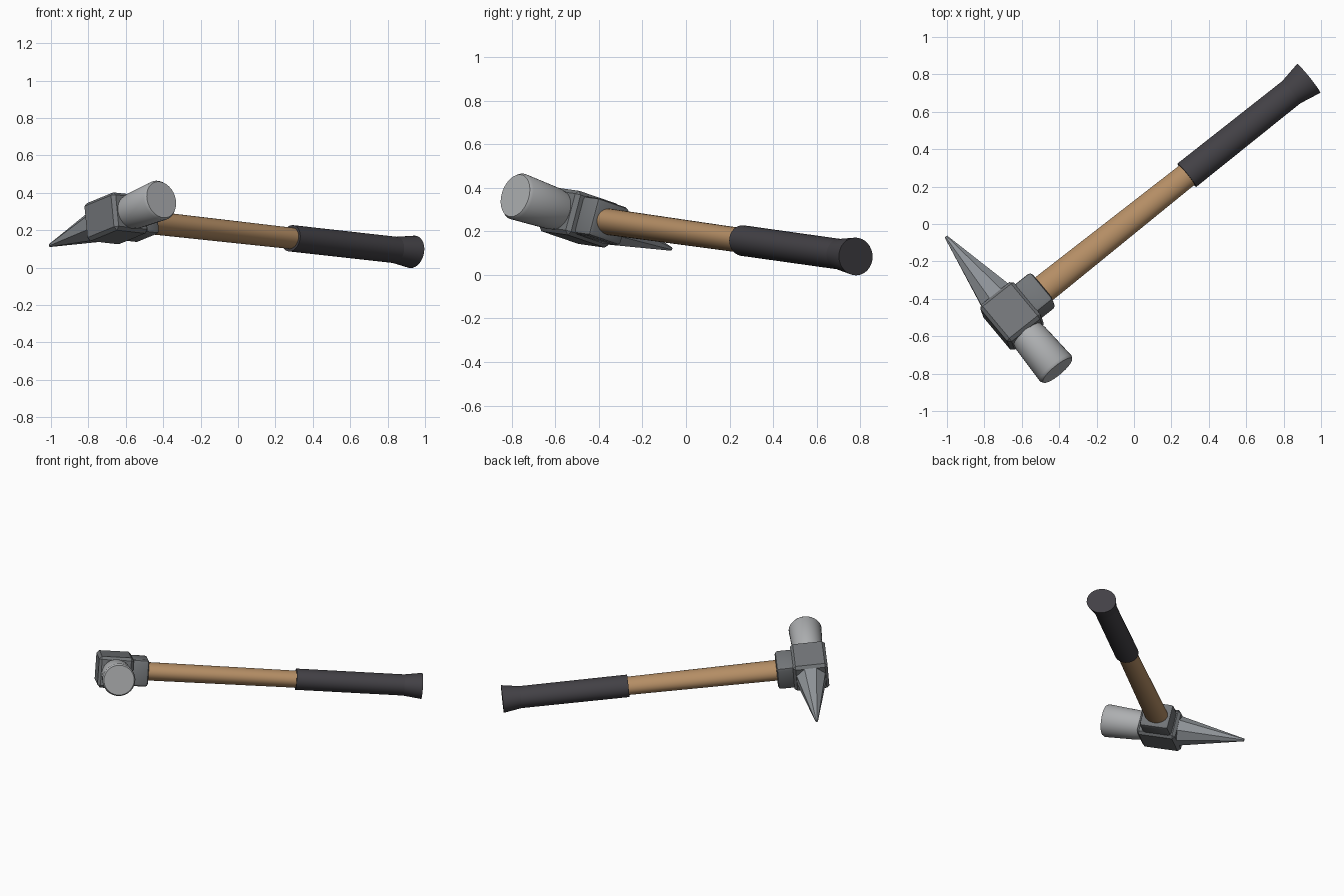
import bpy, bmesh, math
from mathutils import Vector, Matrix

if "Cube" in bpy.data.objects:
    bpy.data.objects.remove(bpy.data.objects["Cube"])

# Hammer frame: u along handle, v along head (towards striking face), w upward
O = Vector((-0.657, -0.486, 0.262))
u = Vector((0.78, 0.62, -0.087)).normalized()
v = Vector((0.611, -0.749, 0.255))
v = (v - u * v.dot(u)).normalized()
w = v.cross(u)


def frame(x, y, z):
    m = Matrix((x, y, z)).transposed().to_4x4()
    m.translation = O
    return m


HANDLE = frame(v, w, u) if v.cross(w).dot(u) > 0 else frame(-v, w, u)
HEAD = frame(u, w, v) if u.cross(w).dot(v) > 0 else frame(-u, w, v)


def material(name, color):
    m = bpy.data.materials.new(name)
    m.diffuse_color = (*color, 1)
    m.use_nodes = True
    m.node_tree.nodes["Principled BSDF"].inputs["Base Color"].default_value = m.diffuse_color
    return m


wood = material("wood", (0.46, 0.27, 0.13))
rubber = material("rubber", (0.055, 0.052, 0.06))
steel = material("steel", (0.17, 0.18, 0.19))
polished = material("polished_steel", (0.42, 0.43, 0.44))
forged = material("forged_steel", (0.27, 0.29, 0.31))


def finish(name, bm, matrix, mat, smooth=None):
    bmesh.ops.recalc_face_normals(bm, faces=bm.faces)
    me = bpy.data.meshes.new(name)
    bm.to_mesh(me)
    bm.free()
    ob = bpy.data.objects.new(name, me)
    bpy.context.collection.objects.link(ob)
    ob.matrix_world = matrix
    me.materials.append(mat)
    if smooth:
        bpy.ops.object.select_all(action='DESELECT')
        ob.select_set(True)
        bpy.context.view_layer.objects.active = ob
        bpy.ops.object.shade_smooth_by_angle(angle=math.radians(smooth))
    return ob


def loft(name, rings, n, matrix, mat, smooth=None):
    """Skin elliptical rings given as (position, radius_x, radius_y)."""
    bm = bmesh.new()
    loops = []
    for z, rx, ry in rings:
        loops.append([bm.verts.new((rx * math.cos(t), ry * math.sin(t), z))
                      for t in (2 * math.pi * (i + 0.5) / n for i in range(n))])
    for a, b in zip(loops, loops[1:]):
        for i in range(n):
            j = (i + 1) % n
            bm.faces.new((a[i], a[j], b[j], b[i]))
    bm.faces.new(loops[0])
    bm.faces.new(loops[-1])
    return finish(name, bm, matrix, mat, smooth)


def block(name, lo, hi, bevel, segments, matrix, mat, smooth=None):
    bm = bmesh.new()
    bmesh.ops.create_cube(bm, size=1)
    lo, hi = Vector(lo), Vector(hi)
    for p in bm.verts:
        p.co = Vector([(lo[k] + hi[k]) / 2 + p.co[k] * (hi[k] - lo[k]) for k in range(3)])
    bmesh.ops.bevel(bm, geom=bm.edges[:], offset=bevel, segments=segments,
                    affect='EDGES', profile=0.5)
    return finish(name, bm, matrix, mat, smooth)


# Handle: oval wooden shaft, rubber grip and flared butt
loft("wooden_shaft", [(0.10, 0.078, 0.060), (0.25, 0.078, 0.060), (1.25, 0.066, 0.056)],
     32, HANDLE, wood, 40)
loft("rubber_grip", [(1.205, 0.081, 0.070), (1.94, 0.077, 0.070)], 32, HANDLE, rubber, 40)
loft("grip_butt", [(1.92, 0.077, 0.070), (2.04, 0.100, 0.086)], 32, HANDLE, rubber, 40)

# Head: central block and handle socket
s = 1 if HEAD.col[0].xyz.dot(u) > 0 else -1
block("head_block", (-0.115, -0.105, -0.125), (0.115, 0.105, 0.14), 0.018, 1, HEAD, steel)
socket_x = sorted((s * 0.08, s * 0.222))
block("handle_socket", (socket_x[0], -0.09, -0.10), (socket_x[1], 0.09, 0.10),
      0.02, 2, HEAD, steel, 40)

# Striking face and tapered octagonal spike
loft("striking_face", [(0.12, 0.088, 0.088), (0.17, 0.098, 0.098), (0.385, 0.109, 0.109),
                       (0.40, 0.100, 0.100)], 32, HEAD, polished, 50)
loft("spike", [(-0.11, 0.106, 0.098), (-0.562, 0.009, 0.009)], 8, HEAD, forged)
